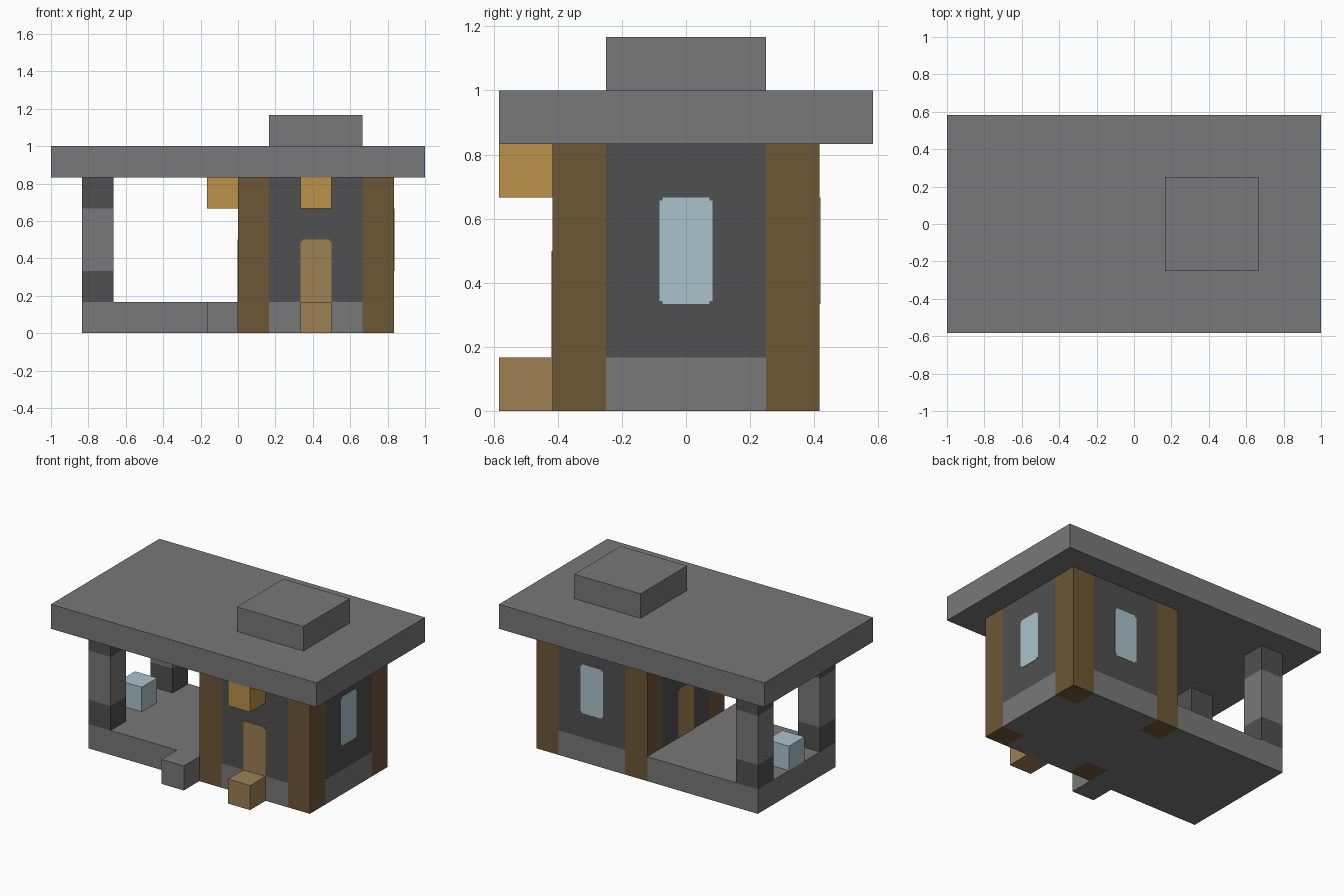
import bpy
import bmesh
from math import radians
from mathutils import Matrix, Vector

U = 1 / 6  # one building block

cube = bpy.data.objects.get("Cube")
if cube:
    bpy.data.objects.remove(cube)


def material(name, srgb):
    lin = [((c / 255 + 0.055) / 1.055) ** 2.4 for c in srgb] + [1]
    m = bpy.data.materials.new(name)
    m.use_nodes = True
    m.diffuse_color = lin
    m.node_tree.nodes["Principled BSDF"].inputs["Base Color"].default_value = lin
    return m


stone = material("grey stone", (120, 120, 120))
dark = material("dark stone", (80, 80, 80))
log = material("brown log", (109, 87, 54))
plank = material("tan plank", (158, 128, 84))
glow = material("amber lamp", (188, 145, 74))
glass = material("pale blue glass", (170, 196, 203))


def finish(name, bm, mat):
    bmesh.ops.recalc_face_normals(bm, faces=bm.faces)
    mesh = bpy.data.meshes.new(name)
    bm.to_mesh(mesh)
    bm.free()
    mesh.materials.append(mat)
    obj = bpy.data.objects.new(name, mesh)
    bpy.context.collection.objects.link(obj)
    return obj


def block(name, mat, x, y, z, size=(1, 1, 1)):
    """Box from its lowest corner, measured in blocks."""
    bm = bmesh.new()
    bmesh.ops.create_cube(bm, size=1)
    size = Vector(size)
    centre = Vector((x, y, z)) + size / 2
    bm.transform(Matrix.Scale(U, 4) @ Matrix.Translation(centre)
                 @ Matrix.Diagonal((*size, 1)))
    return finish(name, bm, mat)


def plate(name, mat, x, y, z, turn, notch_bottom):
    """Thin upright panel, one block wide and two high, with notched corners."""
    n = 1 / 16
    right = [(0.5, 2 - n), (0.5 - n, 2 - n), (0.5 - n, 2)]
    if notch_bottom:
        right = [(0.5 - n, 0), (0.5 - n, n), (0.5, n)] + right
    else:
        right = [(0.5, 0)] + right
    outline = right + [(-u, v) for u, v in reversed(right)]
    bm = bmesh.new()
    face = bm.faces.new([bm.verts.new((u, -0.015, v)) for u, v in outline])
    new = bmesh.ops.extrude_face_region(bm, geom=[face])["geom"]
    moved = [g for g in new if isinstance(g, bmesh.types.BMVert)]
    bmesh.ops.translate(bm, verts=moved, vec=(0, 0.03, 0))
    bm.transform(Matrix.Scale(U, 4) @ Matrix.Translation((x, y, z))
                 @ Matrix.Rotation(radians(turn), 4, 'Z'))
    return finish(name, bm, mat)


# Roof slab and the raised block on top
block("roof", stone, -6, -3.5, 5, (12, 7, 1))
block("roof_top", stone, 1, -1.5, 6, (3, 3, 1))

# House floor and porch deck
block("house_floor", stone, 1, -1.5, 0, (3, 3, 1))
block("porch_deck", stone, -5, -2.5, 0, (5, 5, 1))

# Corner logs of the house and pillars of the porch
for depth, y in (("front", -2.5), ("back", 1.5)):
    for side, x in (("right", 0), ("left", 4)):
        block(f"{depth}_{side}_corner_log", log, x, y, 0, (1, 1, 5))
    block(f"{depth}_pillar_foot", dark, -5, y, 1)
    block(f"{depth}_pillar_shaft", stone, -5, y, 2, (1, 1, 2))
    block(f"{depth}_pillar_head", dark, -5, y, 4)

# Walls between the corner logs, on a stone footing
walls = {
    "front": (1, -2.5, 3, 1),
    "back": (1, 1.5, 3, 1),
    "right": (0, -1.5, 1, 3),
    "left": (4, -1.5, 1, 3),
}
for side, (x, y, w, d) in walls.items():
    block(f"{side}_footing", stone, x, y, 0, (w, d, 1))
    block(f"{side}_wall", dark, x, y, 1, (w, d, 4))

# Doors and windows
plate("front_door", plank, 2.5, -2.5, 1, 0, False)
plate("porch_door", plank, 0, 0, 1, 270, False)
plate("left_window", glass, 5, 0, 2, 90, True)
plate("back_window", glass, 2.5, 2.5, 2, 180, True)

# Lamps over the doors, steps and the block on the porch
block("front_lamp", glow, 2, -3.5, 4)
block("porch_lamp", glow, -1, -0.5, 4)
block("door_step", plank, 2, -3.5, 0)
block("porch_step", stone, -1, -3.5, 0)
block("porch_glass_block", glass, -5, -0.5, 1)
